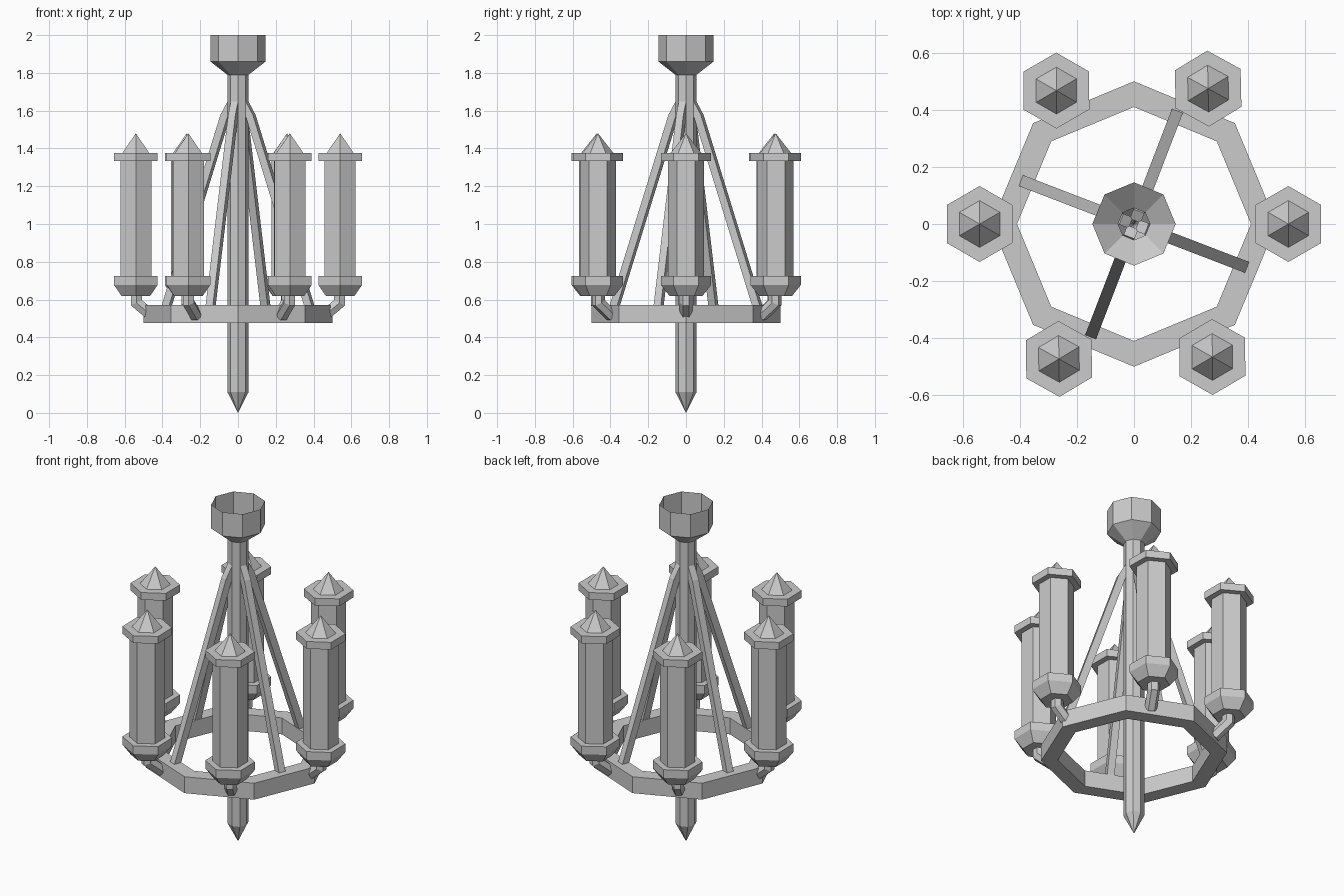
import bpy, bmesh
from math import radians, cos, sin, pi, atan2
from mathutils import Vector, Matrix

if "Cube" in bpy.data.objects:
    bpy.data.objects.remove(bpy.data.objects["Cube"])


def make_object(name, bm, matrix):
    bmesh.ops.recalc_face_normals(bm, faces=bm.faces)
    mesh = bpy.data.meshes.new(name)
    bm.to_mesh(mesh)
    bm.free()
    obj = bpy.data.objects.new(name, mesh)
    obj.matrix_world = matrix
    bpy.context.collection.objects.link(obj)
    return obj


def skin(bm, rings, wrap=False):
    """Join successive rings of vertices; a one-vertex ring is a point."""
    pairs = list(zip(rings, rings[1:]))
    if wrap:
        pairs.append((rings[-1], rings[0]))
    for a, b in pairs:
        n = max(len(a), len(b))
        for i in range(n):
            j = (i + 1) % n
            if len(a) == 1:
                bm.faces.new((a[0], b[j], b[i]))
            elif len(b) == 1:
                bm.faces.new((a[i], a[j], b[0]))
            else:
                bm.faces.new((a[i], a[j], b[j], b[i]))


def lathe(name, profile, sides, start=0.0, wrap=False, cap_bottom=False,
          matrix=Matrix()):
    """Spin an (r, z) profile around z with a low side count."""
    bm = bmesh.new()
    rings = []
    for r, z in profile:
        angles = [start + 2 * pi * i / sides for i in range(sides if r > 0 else 1)]
        rings.append([bm.verts.new((r * cos(a), r * sin(a), z)) for a in angles])
    skin(bm, rings, wrap)
    if cap_bottom:
        bm.faces.new(rings[0])
    return make_object(name, bm, matrix)


def bar(name, path, radius, sides, start, matrix):
    """Sweep a polygon along an (r, z) path in the xz plane, mitred at bends."""
    bm = bmesh.new()
    pts = [Vector(p) for p in path]
    dirs = [(b - a).normalized() for a, b in zip(pts, pts[1:])]
    rings = []
    for i, p in enumerate(pts):
        d0, d1 = dirs[max(i - 1, 0)], dirs[min(i, len(dirs) - 1)]
        t = (d0 + d1).normalized()
        n = Vector((t.y, -t.x)) / t.dot(d1)
        ring = []
        for k in range(sides):
            a = start + 2 * pi * k / sides
            q = p + n * radius * cos(a)
            ring.append(bm.verts.new((q.x, radius * sin(a), q.y)))
        rings.append(ring)
    skin(bm, rings)
    bm.faces.new(rings[0])
    bm.faces.new(rings[-1])
    return make_object(name, bm, matrix)


def turn(deg):
    return Matrix.Rotation(radians(deg), 4, 'Z')


# Central hollow pole with pointed foot and open ceiling cup
lathe("central_pole_and_cup",
      [(0, 0), (0.056, 0.11), (0.056, 1.79), (0.146, 1.86), (0.146, 2.0)], 8)

# Octagonal support ring
lathe("support_ring",
      [(0.41, 0.475), (0.5, 0.475), (0.5, 0.572), (0.41, 0.572)], 8, wrap=True)

# Four slanted braces, bent in to the pole at the top
for i in range(4):
    bar(f"brace_{i + 1}", [(0.41, 0.55), (0.073, 1.57), (0.03, 1.645)],
        0.029, 4, pi / 4, turn(69 + 90 * i))

# Six lamps on short bent arms, slightly unevenly spaced
lamp_profile = [(0.088, 0.62), (0.133, 0.677), (0.133, 0.725), (0.095, 0.725),
                (0.095, 1.333), (0.133, 1.333), (0.133, 1.376), (0.082, 1.376),
                (0, 1.48)]
for i, deg in enumerate((0, 61.3, 120.2, 180, 240.9, 300.5)):
    lathe(f"lamp_{i + 1}", lamp_profile, 6, start=pi / 6, cap_bottom=True,
          matrix=turn(deg) @ Matrix.Translation((0.541, 0, 0)))
    bar(f"lamp_arm_{i + 1}", [(0.455, 0.513), (0.538, 0.583), (0.538, 0.63)],
        0.034, 6, pi / 6, turn(deg))
